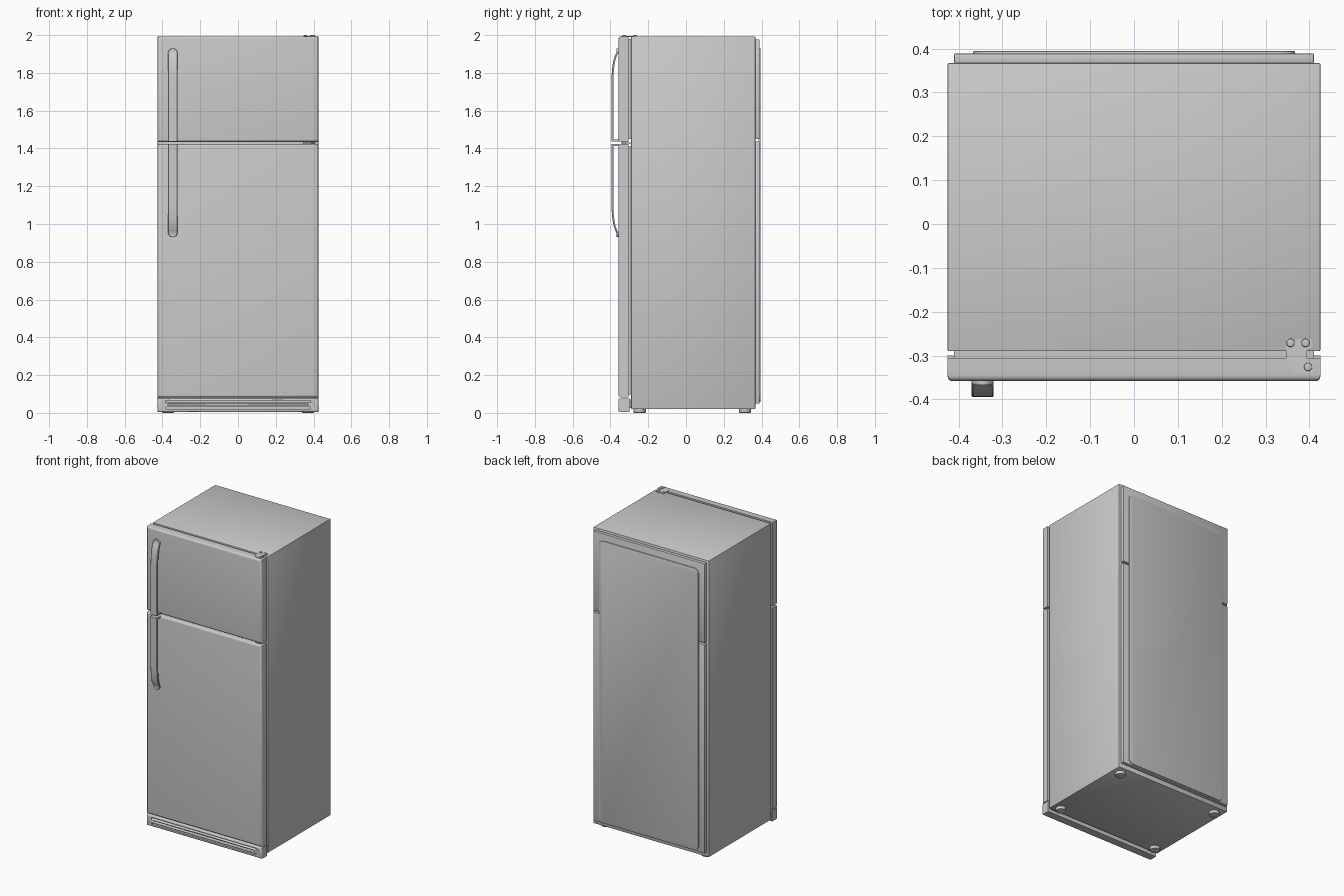
import bpy, bmesh, math

if "Cube" in bpy.data.objects:
    bpy.data.objects.remove(bpy.data.objects["Cube"])


def finish(name, bm):
    bmesh.ops.recalc_face_normals(bm, faces=bm.faces)
    me = bpy.data.meshes.new(name)
    bm.to_mesh(me)
    bm.free()
    ob = bpy.data.objects.new(name, me)
    bpy.context.collection.objects.link(ob)
    bpy.ops.object.select_all(action='DESELECT')
    ob.select_set(True)
    bpy.context.view_layer.objects.active = ob
    bpy.ops.object.shade_smooth_by_angle(angle=math.radians(35))
    return ob


def box(name, x, y, z, bevel=0.0, front_only=False, segs=3):
    """Box from (min, max) ranges, optionally rounded on all or front edges."""
    bm = bmesh.new()
    bmesh.ops.create_cube(bm, size=1)
    for v in bm.verts:
        v.co = [r[0] if c < 0 else r[1] for c, r in zip(v.co, (x, y, z))]
    if bevel:
        edges = [e for e in bm.edges
                 if not front_only or all(v.co.y < y[0] + 1e-5 for v in e.verts)]
        bmesh.ops.bevel(bm, geom=edges, offset=bevel, segments=segs,
                        profile=0.5, affect='EDGES')
    return finish(name, bm)


def prism(name, pts, vec, bevel=0.0):
    """Extrude a planar outline along vec, softening the far rim."""
    bm = bmesh.new()
    face = bm.faces.new([bm.verts.new(p) for p in pts])
    new = bmesh.ops.extrude_face_region(bm, geom=[face], use_keep_orig=True)['geom']
    top = [g for g in new if isinstance(g, bmesh.types.BMVert)]
    bmesh.ops.translate(bm, verts=top, vec=vec)
    if bevel:
        rim = [e for e in bm.edges if all(v in top for v in e.verts)]
        bmesh.ops.bevel(bm, geom=rim, offset=bevel, segments=2, profile=0.5, affect='EDGES')
    return finish(name, bm)


def cylinder(name, x, y, z0, z1, r, bevel=0.0):
    ring = [(x + r * math.cos(i * math.tau / 24), y + r * math.sin(i * math.tau / 24), z0)
            for i in range(24)]
    return prism(name, ring, (0, 0, z1 - z0), bevel)


# cabinet
box("cabinet", (-0.425, 0.425), (-0.29, 0.367), (0.02, 1.993), 0.003, segs=2)

# doors and their gaskets
for tag, z0, z1 in (("freezer", 1.435, 1.993), ("fridge", 0.082, 1.423)):
    box(tag + "_door", (-0.425, 0.425), (-0.358, -0.305), (z0, z1), 0.014, True, 4)
    box(tag + "_gasket", (-0.41, 0.41), (-0.306, -0.289), (z0 + 0.016, z1 - 0.014))

# back plates and the raised rounded back panel
box("upper_back_plate", (-0.41, 0.41), (0.366, 0.389), (1.45, 1.978), 0.003, segs=2)
box("lower_back_plate", (-0.41, 0.41), (0.366, 0.389), (0.05, 1.438), 0.003, segs=2)
outline = []
for cx, cz, start in ((0.335, 1.9, 0), (-0.335, 1.9, 90), (-0.335, 0.09, 180), (0.335, 0.09, 270)):
    for i in range(7):
        a = math.radians(start + i * 15)
        outline.append((cx + 0.032 * math.cos(a), 0.385, cz + 0.032 * math.sin(a)))
prism("back_panel", outline, (0, 0.01, 0), 0.004)

# kick plate with long grille slots
kick = box("kick_plate", (-0.425, 0.425), (-0.358, -0.3), (0.004, 0.077), 0.01, True)
slots = [(-0.385, 0.385, 0.056, 0.065), (-0.385, 0.385, 0.021, 0.03),
         (-0.37, 0.37, 0.039, 0.047)]
for x0, x1, z0, z1 in slots:
    cutter = box("slot_cutter", (x0, x1), (-0.4, -0.343), (z0, z1))
    cutter.hide_render = True
    mod = kick.modifiers.new("slot", 'BOOLEAN')
    mod.operation, mod.object, mod.solver = 'DIFFERENCE', cutter, 'EXACT'
    bpy.context.view_layer.objects.active = kick
    bpy.ops.object.modifier_apply(modifier="slot")
    bpy.data.objects.remove(cutter)

# kick plate side brackets
for s in (-1, 1):
    box("kick_bracket", sorted((s * 0.36, s * 0.40)), (-0.302, -0.288), (0.025, 0.07))

# feet
for x in (-0.37, 0.37):
    for y in (-0.245, 0.312):
        cylinder("foot", x, y, 0.021, 0.0, 0.032, 0.004)


def handle(name, s):
    """Bowed strap starting at the door gap and running up (s=1) or down (s=-1)."""
    path = [(0.007, -0.390), (0.2, -0.390), (0.33, -0.3895), (0.37, -0.388), (0.41, -0.384),
            (0.44, -0.378), (0.465, -0.369), (0.476, -0.363)]
    rows = [(d, y, 0.025) for d, y in path]
    for a in (20, 40, 60, 75, 86):
        t = math.radians(a)
        rows.append((0.476 + 0.024 * math.sin(t), -0.362, 0.025 * math.cos(t)))
    bm = bmesh.new()
    rings = []
    for d, y, w in rows:
        c = min(0.003, w * 0.4)
        sec = [(-w, 0.005), (-w, -0.002), (-w + c, -0.005), (w - c, -0.005), (w, -0.002), (w, 0.005)]
        rings.append([bm.verts.new((-0.345 + px, y + py, 1.43 + s * d)) for px, py in sec])
    for a, b in zip(rings, rings[1:]):
        for i in range(6):
            j = (i + 1) % 6
            bm.faces.new((a[i], a[j], b[j], b[i]))
    bm.faces.new(rings[0])
    bm.faces.new(rings[-1])
    finish(name, bm)
    # return tab joining the strap to the door at the gap
    z = sorted((1.43 + s * 0.007, 1.43 + s * 0.017))
    box(name + "_tab", (-0.369, -0.321), (-0.388, -0.352), z)


handle("freezer_handle", 1)
handle("fridge_handle", -1)

# top hinge with screws
top_hinge = [(0.347, -0.262), (0.405, -0.262), (0.405, -0.284), (0.395, -0.284), (0.395, -0.312),
             (0.409, -0.315), (0.409, -0.341), (0.37, -0.341), (0.347, -0.318)]
prism("top_hinge", [(x, y, 1.991) for x, y in top_hinge], (0, 0, 0.005))
for x, y in ((0.357, -0.271), (0.391, -0.271), (0.397, -0.326)):
    cylinder("hinge_screw", x, y, 1.994, 2.0, 0.0095, 0.003)

# middle hinge between the doors
mid_hinge = [(0.345, -0.288), (0.41, -0.288), (0.41, -0.345), (0.37, -0.345), (0.345, -0.32)]
prism("middle_hinge", [(x, y, 1.4265) for x, y in mid_hinge], (0, 0, 0.005))
cylinder("middle_hinge_pin", 0.397, -0.328, 1.42, 1.438, 0.007)
